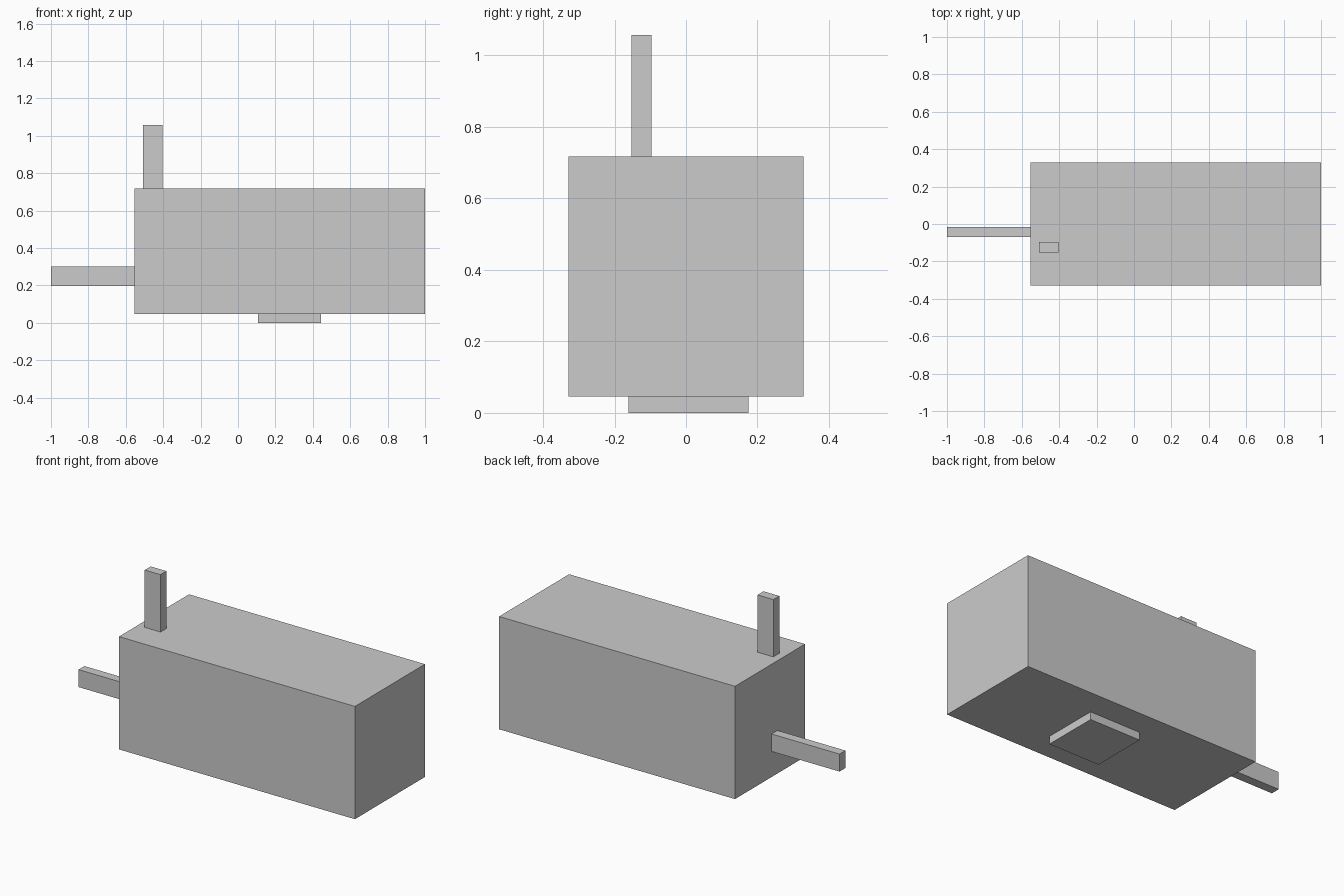
import bpy
from mathutils import Vector

if "Cube" in bpy.data.objects:
    bpy.data.objects.remove(bpy.data.objects["Cube"])


def box(name, low, high):
    """Add a box spanning two opposite corners."""
    low, high = Vector(low), Vector(high)
    bpy.ops.mesh.primitive_cube_add(size=1)
    obj = bpy.context.object
    obj.name = name
    size, centre = high - low, (low + high) / 2
    for v in obj.data.vertices:
        v.co = Vector(a * b for a, b in zip(v.co, size)) + centre
    return obj


# Main block
box("body", (-0.553, -0.329, 0.046), (1.0, 0.329, 0.717))
# Shallow pad the body rests on
box("base_pad", (0.108, -0.161, 0.0), (0.443, 0.175, 0.046))
# Upright post on the top face
box("top_post", (-0.507, -0.153, 0.717), (-0.403, -0.097, 1.058))
# Horizontal bar out of the left end
box("end_bar", (-1.0, -0.070, 0.198), (-0.553, -0.015, 0.302))
